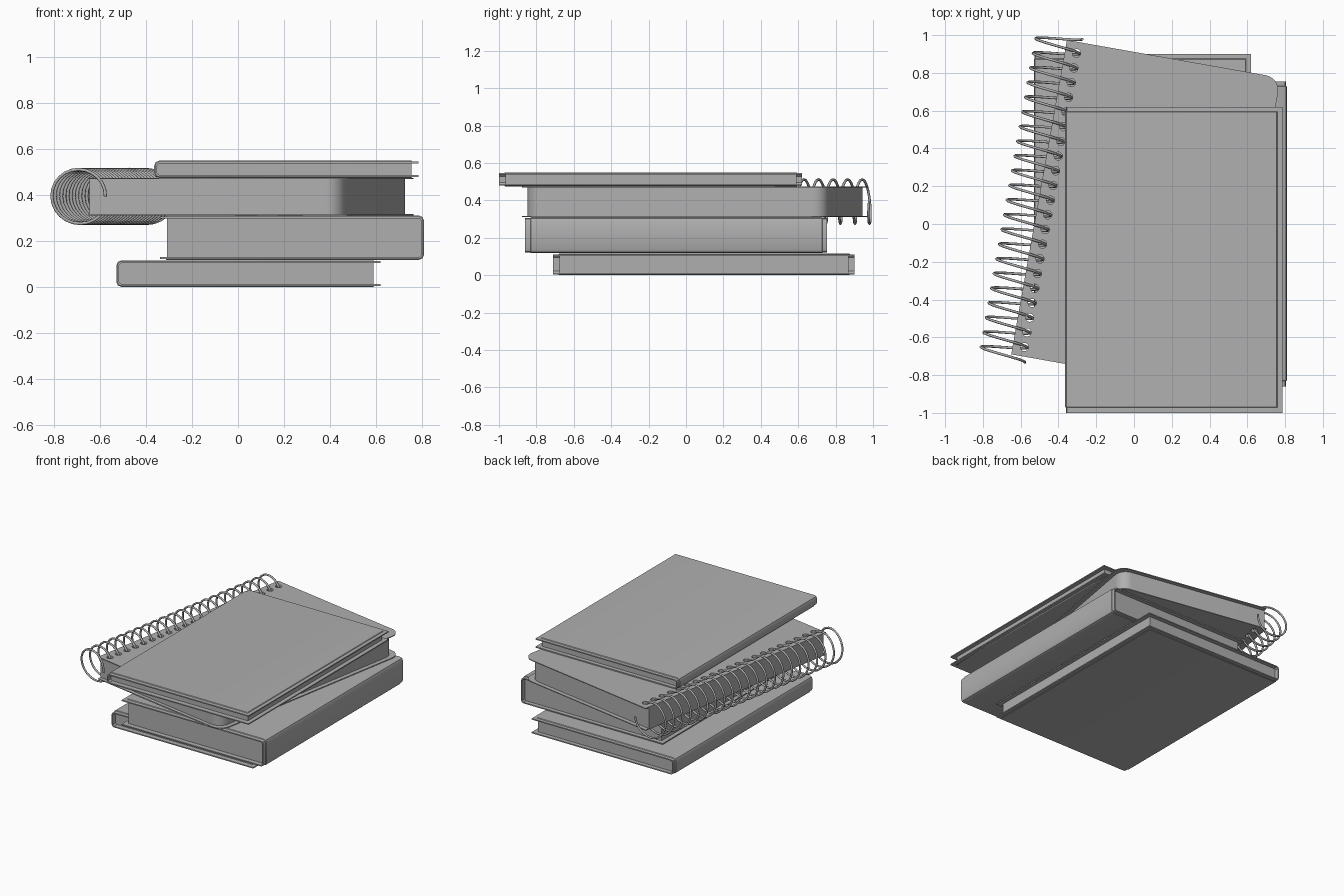
import bpy, bmesh, math
from mathutils import Matrix, Vector

if "Cube" in bpy.data.objects:
    bpy.data.objects.remove(bpy.data.objects["Cube"])

grey = bpy.data.materials.new("mid_grey")
grey.diffuse_color = (0.43, 0.43, 0.43, 1)
grey.use_nodes = True
grey.node_tree.nodes["Principled BSDF"].inputs["Base Color"].default_value = grey.diffuse_color


def smooth(ob, angle=30):
    bpy.ops.object.select_all(action='DESELECT')
    ob.select_set(True)
    bpy.context.view_layer.objects.active = ob
    bpy.ops.object.shade_smooth_by_angle(angle=math.radians(angle))


def finish(name, bm):
    bmesh.ops.recalc_face_normals(bm, faces=bm.faces)
    me = bpy.data.meshes.new(name)
    bm.to_mesh(me)
    bm.free()
    me.materials.append(grey)
    ob = bpy.data.objects.new(name, me)
    bpy.context.collection.objects.link(ob)
    smooth(ob)
    return ob


def loft(bm, rings):
    vs = [[bm.verts.new(p) for p in r] for r in rings]
    n = len(vs[0])
    for a, b in zip(vs, vs[1:]):
        for i in range(n):
            j = (i + 1) % n
            bm.faces.new((a[i], a[j], b[j], b[i]))
    bm.faces.new(vs[0])
    bm.faces.new(vs[-1])


# Hardback: C-shaped cover with a stepped-down border, plus page block
T, LIP, STEP = 0.012, 0.03, 0.004


def cover_profile(w, h, e):
    c = 0.022
    low = [(w, STEP), (w - LIP + .004, STEP), (w - LIP, e), (c, e),
           (c * .3 + e * .7, c * .3 + e * .7), (e, c)]
    inner = [(w, T), (c, T), (T, c)]
    up = lambda pts: [(x, h - z) for x, z in reversed(pts)]
    return low + up(low) + up(inner)[::-1] + inner[::-1]


def book(name, x0, x1, y0, y1, z0, z1, spine_left=True):
    w, h = x1 - x0, z1 - z0
    fx = (lambda x: x0 + x) if spine_left else (lambda x: x1 - x)
    bm = bmesh.new()
    stations = ((y0, STEP), (y0 + .028, STEP), (y0 + .032, 0),
                (y1 - .028, 0), (y1 - .024, STEP), (y1, STEP))
    loft(bm, [[(fx(x), y, z0 + z) for x, z in cover_profile(w, h, e)] for y, e in stations])
    finish(name + "_cover", bm)
    bm = bmesh.new()
    sec = [(T, T + .01), (T, h - T - .01), (.022, h - T), (w - LIP, h - T), (w - LIP, T), (.022, T)]
    loft(bm, [[(fx(x), y, z0 + z) for x, z in sec] for y in (y0 + .035, y1 - .03)])
    finish(name + "_pages", bm)


book("bottom_book", -0.53, 0.62, -0.71, 0.90, 0.0, 0.116)
book("thick_book", -0.34, 0.81, -0.86, 0.755, 0.118, 0.311, False)
book("top_book", -0.365, 0.785, -1.0, 0.62, 0.475, 0.55)

# Spiral notebook, placed by its lower left corner and turned clockwise
place = Matrix.Translation((-0.65, -0.69, 0)) @ Matrix.Rotation(math.radians(-10.05), 4, 'Z')
PITCH, TURNS, START = 0.079, 22, -0.029


def hole_cutter():
    bm = bmesh.new()
    for k in range(1, TURNS):
        bmesh.ops.create_cone(bm, cap_ends=True, segments=16, radius1=.022, radius2=.022, depth=.4,
                              matrix=place @ Matrix.Translation((.062, START + k * PITCH, .395)))
    ob = finish("hole_cutter", bm)
    ob.hide_render = True
    return ob


def sheet(name, w, v0, v1, r, z0, z1, cutter):
    pts = [(0, v1), (0, v0)]
    for cy, a0 in ((v0 + r, -90), (v1 - r, 0)):
        for i in range(9):
            a = math.radians(a0 + 90 * i / 8)
            pts.append((w - r + r * math.cos(a), cy + r * math.sin(a)))
    bm = bmesh.new()
    loft(bm, [[place @ Vector((x, y, z)) for x, y in pts] for z in (z0, z1)])
    ob = finish(name, bm)
    mod = ob.modifiers.new("holes", 'BOOLEAN')
    mod.operation, mod.object, mod.solver = 'DIFFERENCE', cutter, 'EXACT'
    bpy.ops.object.modifier_apply(modifier=mod.name)
    smooth(ob)


cutter = hole_cutter()
sheet("notebook_back_cover", 1.149, 0, 1.69, .08, .311, .317, cutter)
sheet("notebook_pages", 1.118, .025, 1.66, .08, .3165, .4695, cutter)
sheet("notebook_front_cover", 1.149, 0, 1.69, .08, .469, .475, cutter)
bpy.data.objects.remove(cutter)

# Wire spiral
cu = bpy.data.curves.new("wire_spiral", 'CURVE')
cu.dimensions = '3D'
cu.bevel_depth, cu.bevel_resolution, cu.use_fill_caps = .007, 2, True
cu.materials.append(grey)
sp = cu.splines.new('POLY')
STEPS = 24
sp.points.add(TURNS * STEPS)
for i, p in enumerate(sp.points):
    a = 2 * math.pi * i / STEPS
    q = place @ Vector((-.043 + .122 * math.cos(a), START + PITCH * i / STEPS, .394 + .118 * math.sin(a)))
    p.co = (*q, 1)
sp.use_smooth = True
bpy.context.collection.objects.link(bpy.data.objects.new("wire_spiral", cu))
